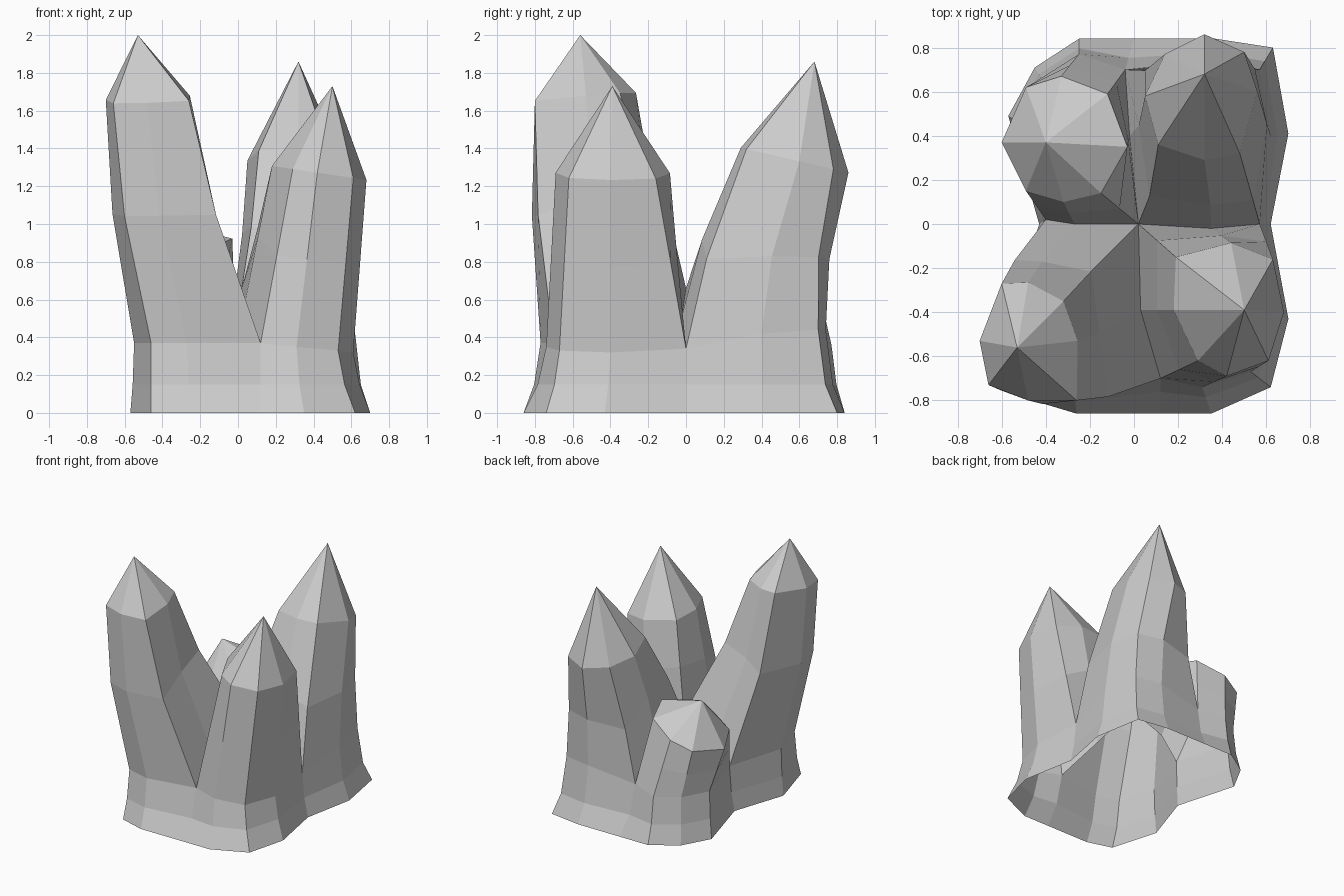
import bpy
from mathutils import Vector

if "Cube" in bpy.data.objects:
    bpy.data.objects.remove(bpy.data.objects["Cube"])

# Rim where the crystals meet the base skirt (F, R, K, L are the valleys between crystals)
rim = {
    "F": (.12, -.70, .37), "B1": (.31, -.74, .35), "B2": (.53, -.67, .33), "B3": (.61, -.40, .32),
    "R": (.57, 0, .34), "C1": (.62, .40, .42), "C2": (.57, .70, .44), "C3": (.35, .74, .44),
    "K": (-.04, .70, .38), "D1": (-.25, .77, .36), "D2": (-.42, .66, .36), "D3": (-.53, .46, .36),
    "L": (-.40, .02, .36), "A1": (-.55, -.42, .37), "A2": (-.46, -.72, .37), "A3": (-.27, -.77, .37),
}
# Valley floor between the crystals, with the centre point O
valley = {"O": (.02, 0, .66), "FO": (.03, -.39, .55), "OR": (.35, -.02, .52),
          "OK": (-.02, .40, .62), "OL": (-.27, 0, .55)}
points = {k: Vector(v) for k, v in {**rim, **valley}.items()}

# Ground outline, in the same order as the rim
ground = [(.12, -.86), (.35, -.86), (.62, -.74), (.70, -.43), (.62, 0), (.70, .41), (.63, .80), (.37, .84),
          (0, .84), (-.25, .84), (-.45, .71), (-.57, .49), (-.43, 0), (-.57, -.42), (-.46, -.80), (-.26, -.86)]


def loft(name, rings, tip=None):
    """Join closed rings of equal length, optionally closing to a point."""
    n = len(rings[0])
    verts = [v for ring in rings for v in ring]
    faces = [(r * n + i, r * n + (i + 1) % n, (r + 1) * n + (i + 1) % n, (r + 1) * n + i)
             for r in range(len(rings) - 1) for i in range(n)]
    if tip:
        top = len(verts) - n
        faces += [(top + i, top + (i + 1) % n, len(verts)) for i in range(n)]
        verts.append(Vector(tip))
    mesh = bpy.data.meshes.new(name)
    mesh.from_pydata(verts, [], faces)
    obj = bpy.data.objects.new(name, mesh)
    bpy.context.collection.objects.link(obj)


def crystal(name, foot, shoulder, plane, tip, t=.5, shift=(0, 0)):
    """Eight sided crystal: foot points, a waist ring, a tilted shoulder ring, a tip."""
    low = [points[k] for k in foot.split()]
    c, sx, sy = plane
    high = [Vector((x, y, c + sx * x + sy * y)) for x, y in shoulder]
    waist = [a.lerp(b, t) + Vector((*shift, 0)) for a, b in zip(low, high)]
    loft(name, [low, waist, high], tip)


# Base skirt, open underneath
top = [points[k] for k in rim]
bottom = [Vector((x, y, 0)) for x, y in ground]
middle = []
for a, b in zip(bottom, top):
    m = a.lerp(b, .62)
    m.z = .15
    middle.append(m)
loft("base_skirt", [bottom, middle, top])

# Front left crystal, the tallest
crystal("front_left_crystal", "F FO O OL L A1 A2 A3",
        [(-.26, -.80), (-.255, -.53), (-.32, -.35), (-.48, -.265), (-.60, -.27), (-.70, -.53), (-.66, -.73), (-.48, -.80)],
        (1.745, .05, .1), (-.53, -.56, 2), .53, (-.035, -.03))
# Front right crystal
crystal("front_right_crystal", "R OR O FO F B1 B2 B3",
        [(.63, -.16), (.44, -.085), (.19, -.15), (.18, -.39), (.29, -.62), (.42, -.69), (.61, -.62), (.68, -.40)],
        (1.335, -.15, 0), (.50, -.39, 1.73))
# Back right crystal
crystal("back_right_crystal", "K OK O OR R C1 C2 C3",
        [(.14, .77), (.05, .58), (.11, .36), (.32, .29), (.48, .32), (.56, .60), (.50, .78), (.32, .86)],
        (1.47, 0, -.23), (.32, .68, 1.86), .45, (.01, -.035))
# Back left crystal, the shortest
crystal("back_left_crystal", "L OL O OK K D1 D2 D3",
        [(-.49, .15), (-.32, .10), (-.15, .14), (-.03, .35), (-.12, .59), (-.33, .67), (-.49, .62), (-.60, .37)],
        (.935, .42, 0), (-.40, .37, 1.02))
